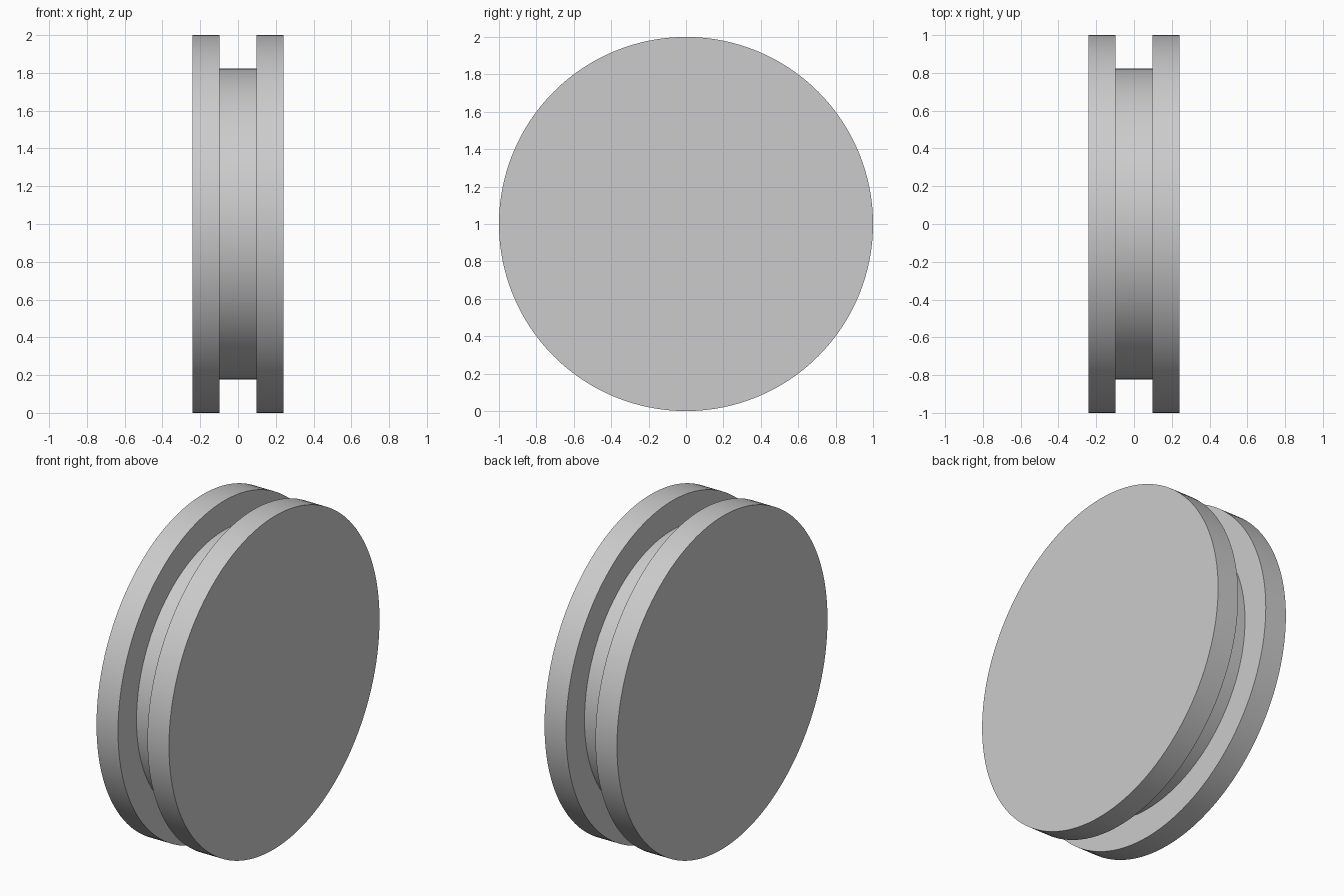
import bpy, bmesh, math

if "Cube" in bpy.data.objects:
    bpy.data.objects.remove(bpy.data.objects["Cube"])

SEGMENTS = 128
# Half profile as (x along axle, radius): rim, groove, rim
PROFILE = [(-0.241, 1.0), (-0.098, 1.0), (-0.098, 0.824),
           (0.098, 0.824), (0.098, 1.0), (0.241, 1.0)]


def ring(bm, x, radius):
    """Circle of vertices around the x axle."""
    angles = [2 * math.pi * i / SEGMENTS for i in range(SEGMENTS)]
    return [bm.verts.new((x, radius * math.cos(a), radius * math.sin(a))) for a in angles]


# Grooved wheel, one closed turned solid
bm = bmesh.new()
rings = [ring(bm, x, r) for x, r in PROFILE]
for a, b in zip(rings, rings[1:]):
    for i in range(SEGMENTS):
        j = (i + 1) % SEGMENTS
        bm.faces.new((a[i], a[j], b[j], b[i]))

# Flat side discs
bm.faces.new(rings[0])
bm.faces.new(rings[-1])
bmesh.ops.recalc_face_normals(bm, faces=bm.faces)

mesh = bpy.data.meshes.new("grooved_wheel")
bm.to_mesh(mesh)
bm.free()
wheel = bpy.data.objects.new("grooved_wheel", mesh)
wheel.location.z = 1.0
bpy.context.collection.objects.link(wheel)

# Smooth rims with crisp edges
bpy.context.view_layer.objects.active = wheel
wheel.select_set(True)
bpy.ops.object.shade_smooth_by_angle(angle=math.radians(30))
